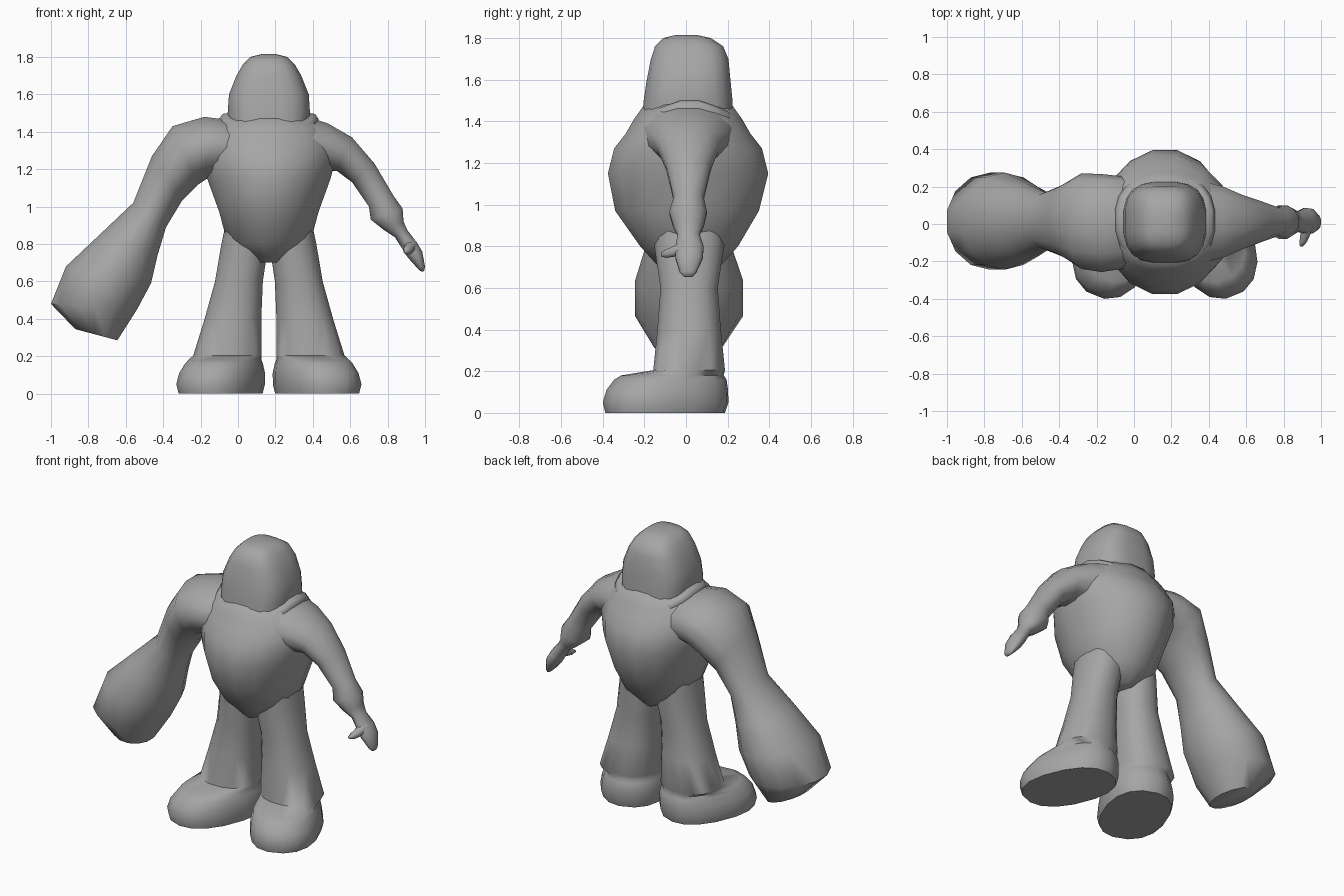
import bpy, bmesh, math
from mathutils import Vector

grey = bpy.data.materials.new("stone grey")
grey.diffuse_color = (0.38, 0.38, 0.38, 1)
CX = 0.165  # centre line of the body


def loop(c, u, v, n=16, p=2.0):
    """Closed superellipse loop around c with half axes u and v."""
    pts = []
    for i in range(n):
        a = 2 * math.pi * (i + 0.5) / n
        co, si = math.cos(a), math.sin(a)
        pts.append(Vector(c) + Vector(u) * math.copysign(abs(co) ** (2 / p), co)
                   + Vector(v) * math.copysign(abs(si) ** (2 / p), si))
    return pts


def span(x0, z0, x1, z1, y0, y1, p=2.0, n=16):
    """Loop between two side points, reaching from y0 to y1."""
    k = 1 / math.cos(math.pi / n) if p == 2 else 1.0
    return loop(((x0 + x1) / 2, (y0 + y1) / 2, (z0 + z1) / 2),
                ((x1 - x0) / 2 * k, 0, (z1 - z0) / 2 * k), (0, (y1 - y0) / 2 * k, 0), n, p)


def loft(name, loops, start=True, end=True, ring=False, angle=50):
    bm = bmesh.new()
    rows = [[bm.verts.new(q) for q in l] for l in loops]
    n = len(rows[0])
    pairs = list(zip(rows, rows[1:])) + ([(rows[-1], rows[0])] if ring else [])
    for a, b in pairs:
        for i in range(n):
            j = (i + 1) % n
            bm.faces.new((a[i], a[j], b[j], b[i]))
    if start and not ring:
        bm.faces.new(rows[0][::-1])
    if end and not ring:
        bm.faces.new(rows[-1])
    bmesh.ops.recalc_face_normals(bm, faces=bm.faces)
    me = bpy.data.meshes.new(name)
    bm.to_mesh(me)
    bm.free()
    me.materials.append(grey)
    ob = bpy.data.objects.new(name, me)
    bpy.context.collection.objects.link(ob)
    bpy.context.view_layer.objects.active = ob
    ob.select_set(True)
    bpy.ops.object.shade_smooth_by_angle(angle=math.radians(angle))
    ob.select_set(False)
    return ob


# Torso: height, half width, front, back
torso = [(0.70, 0.06, -0.13, 0.16), (0.80, 0.22, -0.22, 0.25), (0.97, 0.265, -0.34, 0.35),
         (1.15, 0.33, -0.375, 0.395), (1.27, 0.36, -0.345, 0.365), (1.34, 0.36, -0.29, 0.31),
         (1.41, 0.325, -0.25, 0.27), (1.48, 0.24, -0.2, 0.22)]
loft("torso", [span(CX - w, z, CX + w, z, a, b) for z, w, a, b in torso], angle=70)

# Head: rounded square dome
head = [(1.38, 0.21, -0.215, 0.23), (1.50, 0.222, -0.205, 0.225), (1.60, 0.215, -0.19, 0.215),
        (1.70, 0.175, -0.17, 0.205), (1.76, 0.14, -0.15, 0.18), (1.80, 0.10, -0.11, 0.12),
        (1.815, 0.04, -0.05, 0.05)]
loft("head", [span(CX - w, z, CX + w, z, a, b, 3.0, 20) for z, w, a, b in head], angle=60)


# Collar: band that dips at front and back
def collar_loop(w, d, z):
    pts = loop((CX, 0.018, 0), (w, 0, 0), (0, d, 0), 20, 2.5)
    for q in pts:
        q.z = z - 0.085 * min(1, abs(q.y - 0.018) / d) ** 1.5
    return pts


loft("collar", [collar_loop(0.21, 0.2, 1.51), collar_loop(0.25, 0.235, 1.505),
                collar_loop(0.27, 0.25, 1.475), collar_loop(0.25, 0.235, 1.43),
                collar_loop(0.20, 0.19, 1.43)], ring=True, angle=60)

# Legs with outward turned feet; s mirrors across the centre line
for side, s in (("right", -1), ("left", 1)):
    loops = []
    # height, side offset, y, half width, half length, turn
    for z, x, y, w, l, turn in [(0.0, 0.258, -0.10, 0.20, 0.295, 22),
                                (0.05, 0.258, -0.098, 0.212, 0.31, 22),
                                (0.11, 0.25, -0.09, 0.205, 0.30, 22),
                                (0.16, 0.24, -0.075, 0.19, 0.275, 20),
                                (0.18, 0.235, -0.065, 0.18, 0.25, 20),
                                (0.205, 0.222, 0.015, 0.185, 0.175, 0),
                                (0.40, 0.192, 0.015, 0.154, 0.155, 0),
                                (0.60, 0.160, 0.015, 0.13, 0.14, 0),
                                (0.80, 0.128, 0.015, 0.128, 0.17, 0),
                                (0.93, 0.128, 0.015, 0.10, 0.17, 0)]:
        t = math.radians(turn)
        u = (w * math.cos(t) * s, w * math.sin(t), 0)
        v = (-l * math.sin(t) * s, l * math.cos(t), 0)
        loops.append(loop((CX + s * x, y, z), u, v, 16, 2.3))
    loft(side + "_leg", loops, angle=65)

# Large arm with club fist: outer point, inner point, y range
big = [(0.06, 1.44, 0.02, 1.16, -0.20, 0.22), (-0.06, 1.465, -0.08, 1.17, -0.235, 0.25),
       (-0.18, 1.48, -0.165, 1.15, -0.25, 0.26), (-0.35, 1.43, -0.21, 1.12, -0.235, 0.265),
       (-0.46, 1.27, -0.30, 1.03, -0.17, 0.205), (-0.56, 1.02, -0.385, 0.89, -0.135, 0.165),
       (-0.74, 0.85, -0.43, 0.74, -0.19, 0.215), (-0.92, 0.68, -0.465, 0.59, -0.238, 0.268),
       (-1.0, 0.48, -0.54, 0.45, -0.238, 0.268), (-0.87, 0.345, -0.645, 0.285, -0.15, 0.17)]
loft("large_arm", [span(*r, n=14) for r in big], angle=60)

# Small arm with hand
small = [(0.34, 1.49, 0.40, 1.18, -0.21, 0.23), (0.48, 1.445, 0.47, 1.19, -0.18, 0.20),
         (0.61, 1.37, 0.53, 1.19, -0.135, 0.155), (0.73, 1.23, 0.61, 1.13, -0.095, 0.12),
         (0.83, 1.06, 0.70, 1.0, -0.06, 0.085), (0.88, 0.99, 0.71, 0.93, -0.08, 0.10),
         (0.885, 0.92, 0.78, 0.875, -0.062, 0.085), (0.905, 0.875, 0.84, 0.835, -0.04, 0.065),
         (0.955, 0.81, 0.875, 0.78, -0.05, 0.085), (0.985, 0.76, 0.91, 0.725, -0.05, 0.08),
         (1.0, 0.68, 0.96, 0.67, -0.03, 0.05), (0.995, 0.655, 0.98, 0.652, -0.01, 0.03)]
loft("small_arm", [span(*r, n=12) for r in small], angle=70)

# Thumb
thumb = [(0.925, -0.01, 0.795, 0.035), (0.915, -0.06, 0.775, 0.028),
         (0.905, -0.095, 0.765, 0.022), (0.895, -0.12, 0.76, 0.009)]
loft("thumb", [loop((x, y, z), (r, 0, 0), (0, 0, r), 8) for x, y, z, r in thumb], angle=70)
